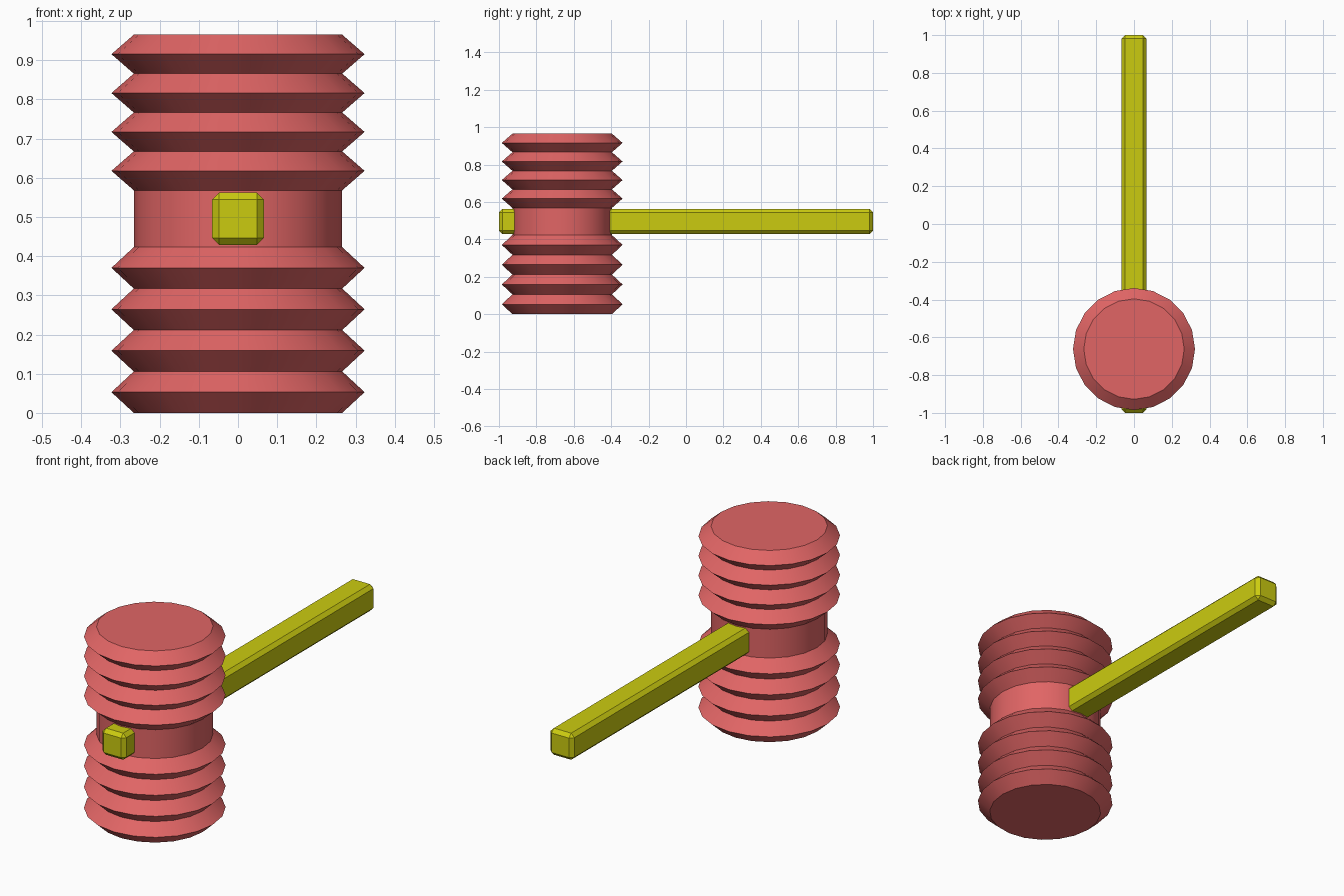
import bpy, bmesh
from math import sin, cos, pi

if "Cube" in bpy.data.objects:
    bpy.data.objects.remove(bpy.data.objects["Cube"])

SIDES = 20
R_IN, R_OUT = 0.266, 0.323
HEAD_Y = -0.662


def material(name, color):
    m = bpy.data.materials.new(name)
    m.diffuse_color = color
    m.use_nodes = True
    m.node_tree.nodes["Principled BSDF"].inputs["Base Color"].default_value = m.diffuse_color
    return m


def finish(name, bm, mat):
    bmesh.ops.recalc_face_normals(bm, faces=bm.faces)
    mesh = bpy.data.meshes.new(name)
    bm.to_mesh(mesh)
    bm.free()
    mesh.materials.append(mat)
    obj = bpy.data.objects.new(name, mesh)
    bpy.context.collection.objects.link(obj)
    return obj


def ridges(z0, z1, count):
    """Zigzag profile from z0 to z1, starting and ending at the inner radius."""
    step = (z1 - z0) / (2 * count)
    return [(R_OUT if i % 2 else R_IN, z0 + i * step) for i in range(2 * count + 1)]


# Mallet head: two ribbed ends joined by a plain waist
profile = ridges(0.0, 0.423, 4) + ridges(0.568, 0.965, 4)
bm = bmesh.new()
rings = []
for r, z in profile:
    rings.append([bm.verts.new((r * cos(2 * pi * i / SIDES),
                                HEAD_Y + r * sin(2 * pi * i / SIDES), z))
                  for i in range(SIDES)])
for low, high in zip(rings, rings[1:]):
    for i in range(SIDES):
        j = (i + 1) % SIDES
        bm.faces.new((low[i], low[j], high[j], high[i]))
bm.faces.new(rings[0])
bm.faces.new(rings[-1])
head = finish("mallet_head", bm, material("red", (0.75, 0.13, 0.13, 1)))
bpy.context.view_layer.objects.active = head
head.select_set(True)
bpy.ops.object.shade_smooth_by_angle(angle=pi / 6)

# Handle: long square bar with chamfered edges, running through the head
bm = bmesh.new()
bmesh.ops.create_cube(bm, size=1)
bmesh.ops.scale(bm, vec=(0.132, 2.0, 0.134), verts=bm.verts)
bmesh.ops.translate(bm, vec=(0, 0, 0.495), verts=bm.verts)
bmesh.ops.bevel(bm, geom=bm.edges[:], offset=0.018, offset_type='OFFSET',
                segments=1, affect='EDGES')
finish("handle", bm, material("yellow", (0.6, 0.6, 0.005, 1)))
